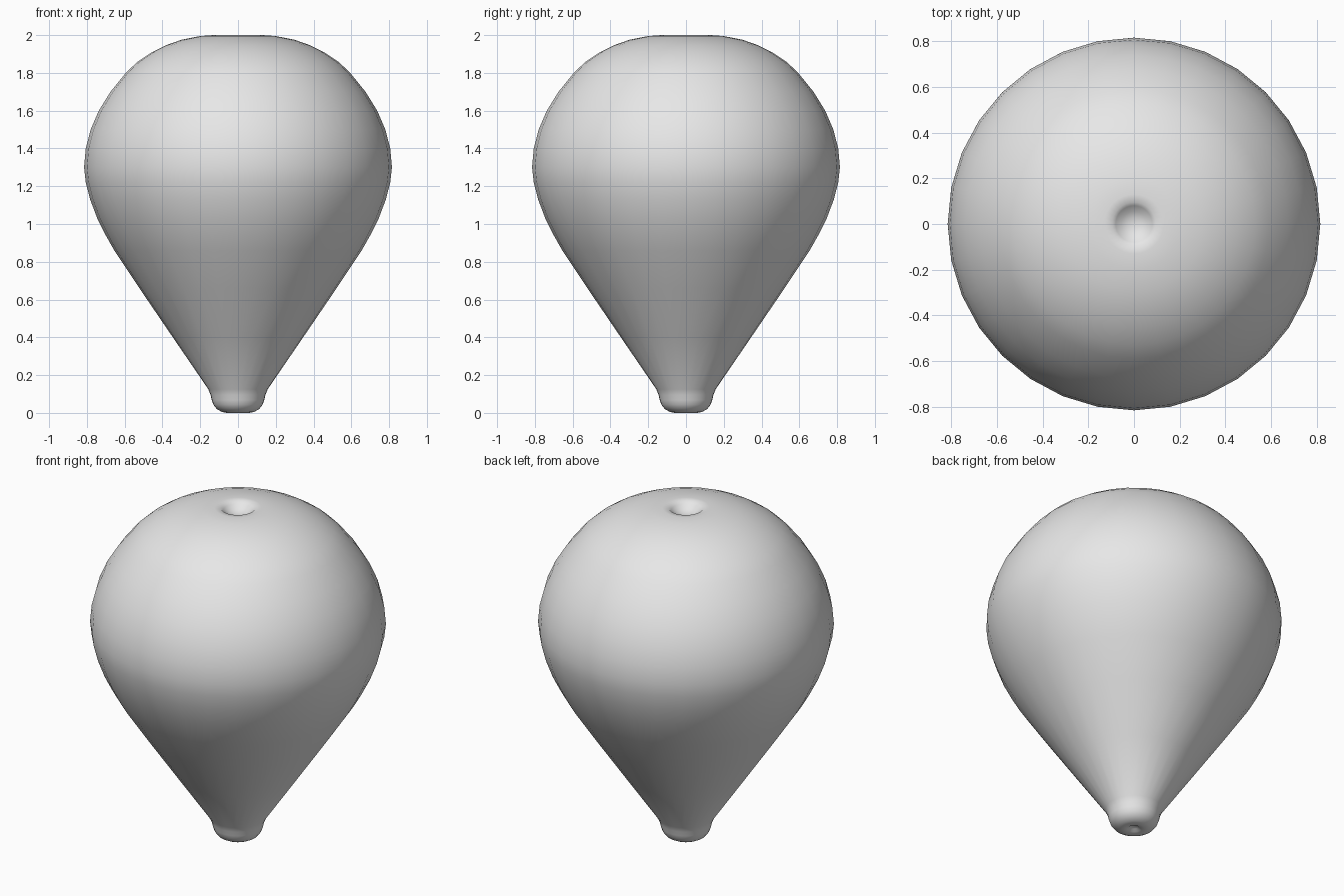
import bpy, bmesh, math

if "Cube" in bpy.data.objects:
    bpy.data.objects.remove(bpy.data.objects["Cube"])

SIDES = 32

# Balloon outline (radius, height) from the underside dimple to the top dimple
profile = [
    (0.0, 0.018), (0.02, 0.014), (0.035, 0.004), (0.06, 0.0), (0.085, 0.005),
    (0.112, 0.02), (0.13, 0.043), (0.139, 0.068), (0.145, 0.095), (0.157, 0.125),
    (0.345, 0.4), (0.522, 0.66), (0.655, 0.86), (0.70, 0.94), (0.745, 1.03),
    (0.783, 1.13), (0.806, 1.22), (0.815, 1.3), (0.806, 1.4), (0.78, 1.5),
    (0.737, 1.6), (0.675, 1.7), (0.59, 1.805), (0.53, 1.86), (0.455, 1.91),
    (0.38, 1.947), (0.3, 1.975), (0.2, 1.995), (0.13, 2.0), (0.095, 1.998),
    (0.08, 1.985), (0.055, 1.965), (0.028, 1.955), (0.0, 1.952),
]

# Lathe the outline around z
bm = bmesh.new()
rings = []
for r, z in profile:
    if r == 0:
        rings.append([bm.verts.new((0, 0, z))])
    else:
        rings.append([bm.verts.new((r * math.cos(2 * math.pi * i / SIDES),
                                    r * math.sin(2 * math.pi * i / SIDES), z))
                      for i in range(SIDES)])
for a, b in zip(rings, rings[1:]):
    for i in range(SIDES):
        j = (i + 1) % SIDES
        quad = [a[i % len(a)], a[j % len(a)], b[j % len(b)], b[i % len(b)]]
        bm.faces.new(list(dict.fromkeys(quad)))
bmesh.ops.recalc_face_normals(bm, faces=bm.faces[:])
for f in bm.faces:
    f.smooth = True

mesh = bpy.data.meshes.new("balloon")
bm.to_mesh(mesh)
bm.free()

# Single grey skin
grey = bpy.data.materials.new("light grey")
grey.diffuse_color = (0.8, 0.8, 0.8, 1)
grey.use_nodes = True
grey.node_tree.nodes["Principled BSDF"].inputs["Base Color"].default_value = grey.diffuse_color
mesh.materials.append(grey)
bpy.context.collection.objects.link(bpy.data.objects.new("balloon", mesh))
